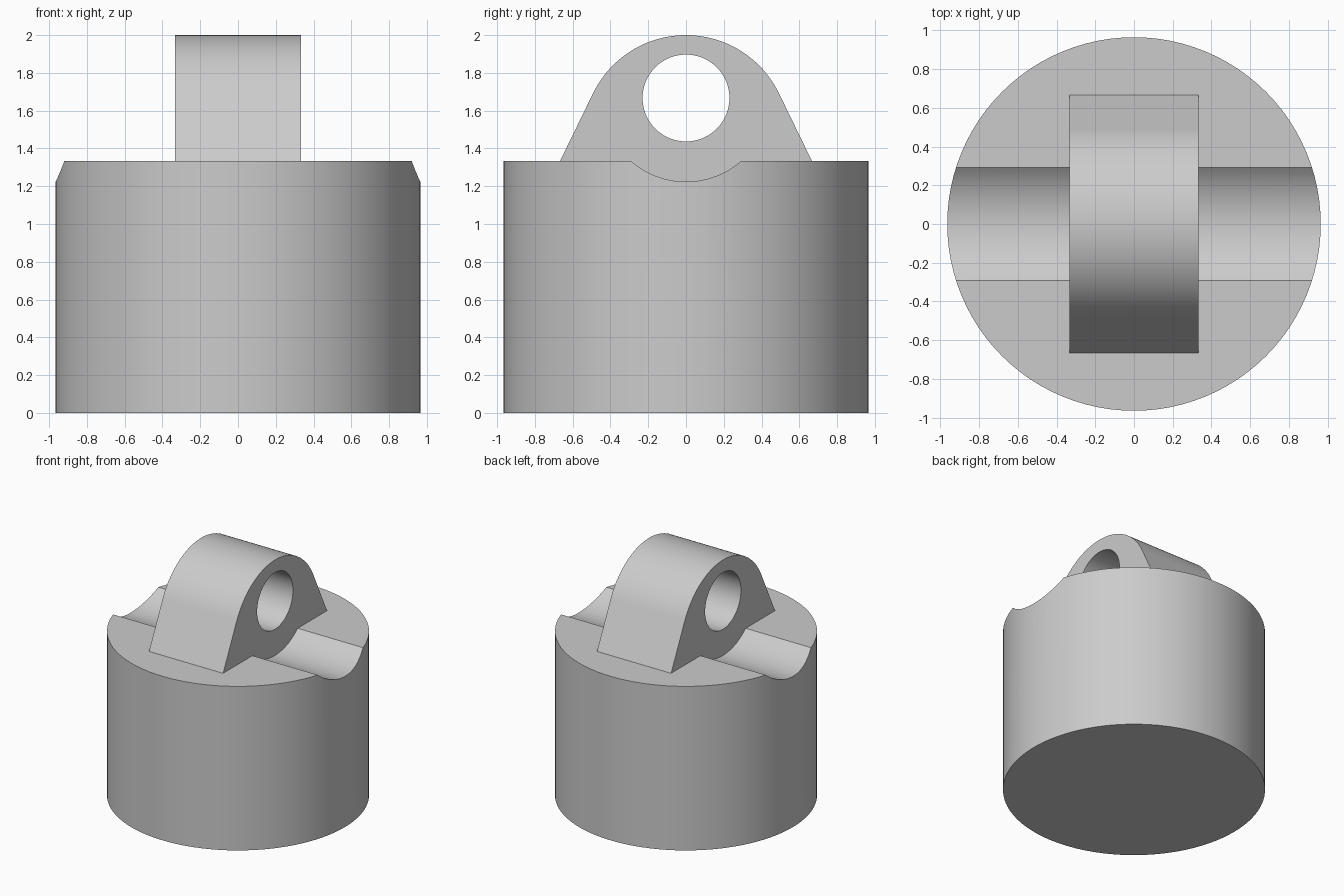
import bpy, bmesh, math
from math import sin, cos

if "Cube" in bpy.data.objects:
    bpy.data.objects.remove(bpy.data.objects["Cube"], do_unlink=True)

BASE_R, BASE_H = 0.965, 1.333
LUG_HALF = 0.333                 # half thickness along x
FOOT = 0.667                     # half width of the lug foot along y
HOLE_Z, HOLE_R, GROOVE_R = 1.667, 0.23, 0.443
CROWN_R = 0.547
CROWN_Z = 2 - CROWN_R

grey = bpy.data.materials.new("light_grey")
grey.use_nodes = True
colour = (0.6, 0.6, 0.6, 1)
grey.diffuse_color = colour
grey.node_tree.nodes["Principled BSDF"].inputs["Base Color"].default_value = colour


def prism(name, outline, axis, start, end):
    """Extrude a flat outline along x or z into a closed solid."""
    bm = bmesh.new()
    place = (lambda a, b: (start, a, b)) if axis == "x" else (lambda a, b: (a, b, start))
    face = bm.faces.new([bm.verts.new(place(a, b)) for a, b in outline])
    moved = bmesh.ops.extrude_face_region(bm, geom=[face])["geom"]
    step = (end - start, 0, 0) if axis == "x" else (0, 0, end - start)
    bmesh.ops.translate(bm, vec=step, verts=[v for v in moved if isinstance(v, bmesh.types.BMVert)])
    bmesh.ops.recalc_face_normals(bm, faces=bm.faces)
    mesh = bpy.data.meshes.new(name)
    bm.to_mesh(mesh)
    bm.free()
    mesh.materials.append(grey)
    obj = bpy.data.objects.new(name, mesh)
    bpy.context.collection.objects.link(obj)
    return obj


def arc(cu, cv, r, a0, a1, n):
    return [(cu + r * cos(a0 + (a1 - a0) * i / n), cv + r * sin(a0 + (a1 - a0) * i / n))
            for i in range(n + 1)]


def circle(cu, cv, r, n):
    return arc(cu, cv, r, 0, math.tau, n)[:-1]


def combine(target, other, operation):
    """Apply a boolean and discard the second solid."""
    other.hide_render = True
    mod = target.modifiers.new("combine", "BOOLEAN")
    mod.operation, mod.solver, mod.object = operation, "EXACT", other
    bpy.ops.object.select_all(action="DESELECT")
    bpy.context.view_layer.objects.active = target
    target.select_set(True)
    bpy.ops.object.modifier_apply(modifier=mod.name)
    bpy.data.objects.remove(other, do_unlink=True)


# Cylindrical body with a rounded channel on each side of the lug
body = prism("body_with_eye_lug", circle(0, 0, BASE_R, 96), "z", 0, BASE_H)
for side in (-1, 1):
    channel = prism("channel_cutter", circle(0, HOLE_Z, GROOVE_R, 96), "x",
                    side * LUG_HALF, side * 1.2)
    combine(body, channel, "DIFFERENCE")

# Lug: straight flanks running tangent into a round crown
drop = BASE_H - CROWN_Z
tangent = math.atan2(drop, FOOT) + math.acos(CROWN_R / math.hypot(FOOT, drop))
outline = [(-FOOT, BASE_H), (FOOT, BASE_H)]
outline += arc(0, CROWN_Z, CROWN_R, tangent, math.pi - tangent, 48)
lug = prism("eye_lug", outline, "x", -LUG_HALF, LUG_HALF)
combine(lug, prism("hole_cutter", circle(0, HOLE_Z, HOLE_R, 64), "x", -1, 1), "DIFFERENCE")
combine(body, lug, "UNION")

bpy.ops.object.shade_smooth_by_angle(angle=math.radians(20))
